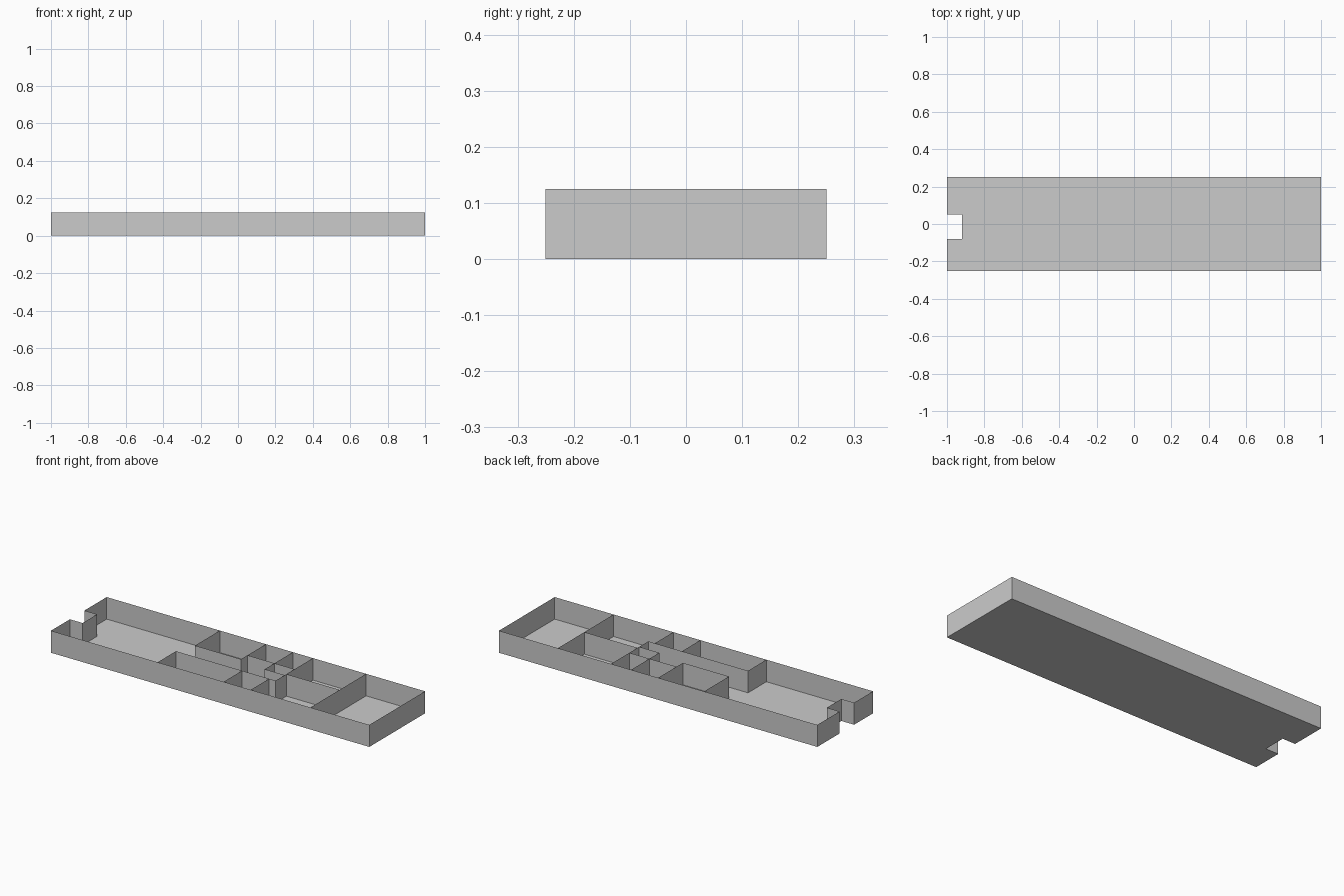
import bpy
import bmesh

if "Cube" in bpy.data.objects:
    bpy.data.objects.remove(bpy.data.objects["Cube"])

HEIGHT = 0.125


def sheet_walls(name, paths):
    """Raise each plan polyline into thin upright wall panels."""
    bm = bmesh.new()
    for path in paths:
        low = [bm.verts.new((x, y, 0)) for x, y in path]
        high = [bm.verts.new((x, y, HEIGHT)) for x, y in path]
        for i in range(len(path) - 1):
            bm.faces.new((low[i], low[i + 1], high[i + 1], high[i]))
    finish(name, bm)


def finish(name, bm):
    mesh = bpy.data.meshes.new(name)
    bm.to_mesh(mesh)
    bm.free()
    bpy.context.collection.objects.link(bpy.data.objects.new(name, mesh))


# Outline with the recessed entrance at the left end
outline = [(-1, -0.25), (1, -0.25), (1, 0.25), (-1, 0.25),
           (-1, 0.05), (-0.92, 0.05), (-0.92, -0.08), (-1, -0.08)]

# Floor slab
bm = bmesh.new()
bm.faces.new([bm.verts.new((x, y, 0)) for x, y in outline])
finish("floor", bm)

# Outer walls
sheet_walls("outer_walls", [outline + outline[:1]])

# Front rooms: corridor wall and cross walls
sheet_walls("front_room_walls", [
    [(-0.33, -0.25), (-0.33, -0.085), (0.296, -0.085), (0.296, -0.003)],
    [(0.085, -0.25), (0.085, -0.085)],
    [(0.255, -0.25), (0.255, -0.085)],
])

# Back rooms: large room, small rooms and closet
sheet_walls("back_room_walls", [
    [(-0.289, 0.25), (-0.289, 0.027), (0.0, 0.027), (0.0, 0.25)],
    [(0.0, 0.085), (0.17, 0.085), (0.296, 0.085)],
    [(0.17, 0.25), (0.17, -0.003), (0.296, -0.003), (0.296, 0.25)],
])

# Right end: full partition and the dividing wall leading to it
sheet_walls("end_partition", [[(0.63, -0.25), (0.63, 0.25)]])
sheet_walls("dividing_wall", [[(0.296, 0.012), (0.63, 0.012)]])
